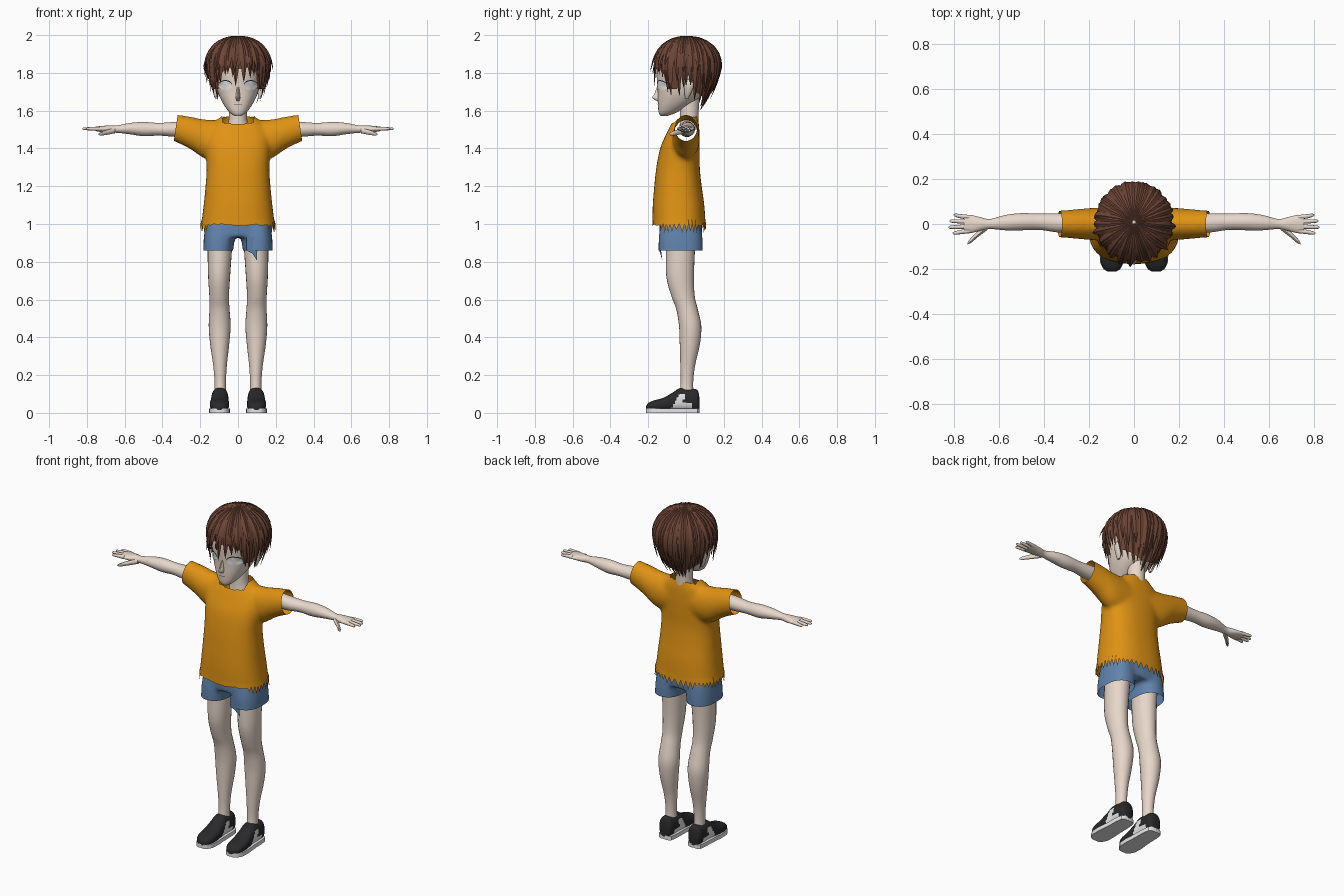
import bpy, bmesh, math, random
from mathutils import Vector

random.seed(4)
if "Cube" in bpy.data.objects:
    bpy.data.objects.remove(bpy.data.objects["Cube"])
made = []


def material(name, *rgb):
    mat = bpy.data.materials.new(name)
    mat.use_nodes = True
    mat.diffuse_color = (*rgb, 1)
    mat.node_tree.nodes["Principled BSDF"].inputs["Base Color"].default_value = (*rgb, 1)
    return mat


skin = material("skin", .80, .68, .59)
orange = material("orange cloth", .74, .29, .007)
denim = material("blue denim", .12, .23, .42)
brown = material("brown hair", .15, .058, .036)
black = material("black leather", .022, .022, .024)
white = material("white", .82, .82, .82)


def add_object(name, bm, mat, mirrored=False):
    bmesh.ops.recalc_face_normals(bm, faces=bm.faces)
    mesh = bpy.data.meshes.new(name)
    bm.to_mesh(mesh)
    bm.free()
    mesh.materials.append(mat)
    obj = bpy.data.objects.new(name, mesh)
    bpy.context.collection.objects.link(obj)
    if mirrored:
        obj.modifiers.new("Mirror", "MIRROR").use_mirror_merge = False
    made.append(obj)
    return obj


def blend(rings, i, t):
    """Smooth curve through the ring table."""
    p = [rings[min(max(i + k, 0), len(rings) - 1)] for k in (-1, 0, 1, 2)]
    return [b + t * ((c - a) + t * ((2 * a - 5 * b + 4 * c - d) + t * (3 * b - a - 3 * c + d))) / 2
            for a, b, c, d in zip(*p)]


def loft(name, axis, rings, mat, mirrored=False, sides=24, steps=4, power=2, cap=True):
    """Rings: position on axis, centre and radius on one cross axis, low and high on the other."""
    u, v = [k for k in range(3) if k != axis]
    table = [blend(rings, i, s / steps) for i in range(len(rings) - 1) for s in range(steps)]
    table.append(rings[-1])
    bm = bmesh.new()
    loops = []
    for pos, centre, radius, low, high in table:
        loop = []
        for k in range(sides):
            angle = math.tau * k / sides
            c, s = [math.copysign(abs(f) ** (2 / power), f) for f in (math.cos(angle), math.sin(angle))]
            co = Vector()
            co[axis], co[u], co[v] = pos, centre + radius * c, (low + high) / 2 + (high - low) / 2 * s
            loop.append(bm.verts.new(co))
        loops.append(loop)
    for a, b in zip(loops, loops[1:]):
        for k in range(sides):
            n = (k + 1) % sides
            bm.faces.new((a[k], a[n], b[n], b[k]))
    if cap:
        bm.faces.new(loops[0])
        bm.faces.new(loops[-1])
    return add_object(name, bm, mat, mirrored)


def fuse(name, parts, mat, cuts, drop=lambda c: False):
    """Melt closed parts into one skin, then cut it open."""
    bm = bmesh.new()
    for part in parts:
        bm.from_mesh(part.data)
        made.remove(part)
        bpy.data.objects.remove(part)
    obj = add_object(name, bm, mat)
    remesh = obj.modifiers.new("Remesh", "REMESH")
    remesh.mode, remesh.voxel_size = "VOXEL", .011
    smooth = obj.modifiers.new("Smooth", "SMOOTH")
    smooth.factor, smooth.iterations = .5, 6
    graph = bpy.context.evaluated_depsgraph_get()
    mesh = bpy.data.meshes.new_from_object(obj.evaluated_get(graph))
    made.remove(obj)
    bpy.data.objects.remove(obj)
    bm = bmesh.new()
    bm.from_mesh(mesh)
    for co, normal in cuts:
        bmesh.ops.bisect_plane(bm, geom=bm.verts[:] + bm.edges[:] + bm.faces[:],
                               plane_co=co, plane_no=normal, clear_outer=True)
    gone = [f for f in bm.faces if drop(f.calc_center_median())]
    bmesh.ops.delete(bm, geom=gone, context="FACES")
    return add_object(name, bm, mat)


# Shirt: torso and a bar through both sleeves, open at neck, cuffs and hem
torso = loft("torso", 2, [(.98, 0, .197, -.178, .105), (1.1, 0, .182, -.176, .097), (1.2, 0, .172, -.168, .083),
                          (1.3, 0, .166, -.157, .073), (1.4, 0, .172, -.137, .073), (1.47, 0, .17, -.108, .072),
                          (1.53, 0, .135, -.078, .068), (1.57, 0, .088, -.052, .06), (1.6, 0, .07, -.04, .055)],
             orange, sides=40, power=2.4)
half = [(.05, 0, .07, 1.34, 1.55), (.17, 0, .072, 1.345, 1.553), (.25, 0, .066, 1.395, 1.568),
        (.32, 0, .06, 1.43, 1.578), (.37, 0, .058, 1.45, 1.585)]
sleeves = loft("sleeves", 0, [(-r[0], *r[1:]) for r in reversed(half)] + half, orange)
fuse("shirt", [torso, sleeves], orange,
     [((s * .33, 0, 1.505), (s, 0, .15)) for s in (-1, 1)] + [((0, 0, 1.02), (0, 0, -1))],
     lambda c: abs(c.x) < .085 and c.z > 1.563 + .3 * (c.y - .03))

# Torn hem
hem = loft("shirt_hem", 2, [(.97, 0, .199, -.177, .106), (1.024, 0, .192, -.176, .102)], orange,
           sides=88, steps=1, power=2.4, cap=False)
for k, vert in enumerate(hem.data.vertices[:88]):
    tooth = random.uniform(.95, .975) if k % 2 else 1.0
    vert.co.z = random.uniform(.99, 1.0) if vert.co.y < -.13 else tooth

# Shorts with a torn flap on the left leg
hips = loft("hips", 2, [(.93, 0, .175, -.14, .083), (.99, 0, .178, -.142, .085), (1.08, 0, .168, -.14, .08)],
            denim, power=2.4)
trouser_legs = [loft("trouser_leg", 2, [(.82, s * .108, .077, -.145, .09), (.92, s * .1, .082, -.145, .088),
                                        (1, s * .092, .08, -.135, .08)], denim, power=2.4) for s in (-1, 1)]
fuse("shorts", [hips] + trouser_legs, denim, [((0, 0, .86), (0, 0, -1)), ((0, 0, 1.05), (0, 0, 1))])
bm = bmesh.new()
bm.faces.new([bm.verts.new(p) for p in ((.045, -.142, .93), (.045, -.142, .86), (.075, -.137, .845),
                                        (.1, -.125, .808), (.105, -.142, .93))])
add_object("torn_flap", bm, denim)

# Legs and arms
loft("legs", 2, [(.95, .095, .066, -.105, .055), (.85, .097, .064, -.106, .047), (.72, .1, .058, -.104, .042),
                 (.62, .1, .052, -.078, .046), (.55, .098, .053, -.052, .062), (.46, .097, .058, -.037, .081),
                 (.36, .097, .05, -.033, .073), (.25, .095, .036, -.03, .048), (.16, .094, .03, -.028, .038),
                 (.09, .094, .032, -.035, .042)], skin, True)
loft("arms", 0, [(.27, .005, .04, 1.46, 1.545), (.34, .005, .042, 1.462, 1.54), (.42, .01, .036, 1.468, 1.535),
                 (.5, .01, .038, 1.465, 1.54), (.57, .006, .034, 1.475, 1.535), (.64, 0, .022, 1.483, 1.522),
                 (.68, 0, .03, 1.482, 1.522), (.73, 0, .041, 1.488, 1.518), (.755, 0, .036, 1.492, 1.515)],
     skin, True, cap=False)
for finger, y, tip in (("index", -.031, .805), ("middle", -.011, .823), ("ring", .01, .818), ("little", .03, .8)):
    loft(finger + "_fingers", 0, [(.73, y, .01, 1.493, 1.515), (.77, y * 1.15, .0095, 1.495, 1.514),
                                  (tip - .008, y * 1.3, .007, 1.497, 1.511), (tip, y * 1.3, .002, 1.502, 1.506)],
         skin, True, sides=10)
loft("thumbs", 0, [(.65, -.012, .014, 1.48, 1.51), (.69, -.042, .014, 1.472, 1.5),
                   (.725, -.074, .011, 1.468, 1.488), (.738, -.086, .004, 1.472, 1.48)], skin, True, sides=10)

# Shoes: black uppers with white side stripes, on white soles
shape = [(.071, .096, .022, .015, .08), (.06, .096, .038, .01, .122), (.02, .096, .044, .01, .127),
         (-.03, .096, .045, .01, .132), (-.07, .097, .047, .01, .108), (-.12, .098, .051, .01, .08),
         (-.17, .098, .049, .01, .066), (-.2, .098, .034, .01, .052), (-.211, .098, .016, .015, .036)]
uppers = loft("shoe_uppers", 1, shape, black, True, sides=32, power=2.5)
uppers.data.materials.append(white)
for face in uppers.data.polygons:
    c = face.center
    on_side = abs(face.normal.x) > .5
    slant = abs(c.y + .075 - .6 * c.z) < .018 and c.z < .1
    low_panel = c.z < .05 and -.07 < c.y < .03
    face.material_index = int(on_side and (slant or low_panel))
bm = bmesh.new()
edge = [(x + r + .004, y) for y, x, r, *_ in shape] + [(x - r - .004, y) for y, x, r, *_ in reversed(shape)]
base = bm.faces.new([bm.verts.new((x, y, 0)) for x, y in edge])
top = bmesh.ops.extrude_face_region(bm, geom=[base])["geom"]
bmesh.ops.translate(bm, vec=(0, 0, .024), verts=[g for g in top if isinstance(g, bmesh.types.BMVert)])
add_object("shoe_soles", bm, white, True)

# Head, neck, nose and ears
loft("neck", 2, [(1.5, 0, .06, -.035, .065), (1.56, 0, .048, -.032, .066), (1.68, 0, .046, -.035, .07)],
     skin, cap=False)
head = loft("head", 2, [(1.572, 0, .016, -.135, -.1), (1.588, 0, .042, -.144, -.055), (1.62, 0, .068, -.148, 0),
                        (1.66, 0, .091, -.15, .06), (1.7, 0, .107, -.15, .095), (1.75, 0, .118, -.153, .125),
                        (1.82, 0, .128, -.155, .14), (1.9, 0, .118, -.135, .13), (1.95, 0, .07, -.08, .08)],
            skin, sides=40, power=2.3)
loft("nose", 2, [(1.73, 0, .006, -.153, -.13), (1.69, 0, .01, -.168, -.13), (1.668, 0, .012, -.18, -.13),
                 (1.652, 0, .008, -.155, -.13)], skin, sides=10)
loft("ears", 2, [(1.665, .112, .006, -.005, .012), (1.69, .118, .012, -.008, .026), (1.73, .126, .015, -.01, .042),
                 (1.755, .126, .013, -.004, .038), (1.765, .122, .005, .005, .025)], skin, True, sides=14)


def face_plate(name, x, z, rx, rz, mat, lift):
    bm = bmesh.new()
    bmesh.ops.create_circle(bm, cap_ends=True, cap_tris=True, segments=24, radius=1)
    for v in bm.verts:
        v.co = (x + v.co.x * rx, -.3, z + v.co.y * rz)
    plate = add_object(name, bm, mat, x > 0)
    wrap = plate.modifiers.new("Wrap", "SHRINKWRAP")
    wrap.target, wrap.offset, wrap.wrap_method = head, lift, "PROJECT"
    wrap.wrap_mode = "ABOVE_SURFACE"
    wrap.use_project_y = True


face_plate("eyelashes", .066, 1.738, .036, .024, black, .002)
face_plate("eyes", .066, 1.733, .035, .024, white, .004)
face_plate("mouth", 0, 1.632, .022, .002, brown, .002)


# Hair: a cap under two layers of tapered locks, from the crown outward
def hair_point(a, s, scale):
    if s < 1:
        r, z = math.sin(s * math.pi / 2), 1.84 + .15 * scale * math.cos(s * math.pi / 2)
    else:
        r, z = 1 - (.05 + .6 * abs(a) / math.pi) * (s - 1) ** 1.5, 1.84 - .24 * (s - 1)
    return Vector((.165 * r * scale * math.sin(a), .008 - .17 * r * scale * math.cos(a), z))


def hair_length(a):
    f = abs(a)
    if f < .7:
        return 1.3
    if f < 1.3:
        return 1.66
    return 1.36 if f < 1.8 else min(1.92, 1.7 + .25 * (f - 1.8))


def lock(bm, a, start, end, width, scale, flick, twist, steps=9):
    last = None
    for i in range(steps + 1):
        t = i / steps
        turn = a + twist * t * (1 - t / 2)
        p = hair_point(turn, start + (end - start) * t, scale + flick * t ** 4)
        side = Vector((math.cos(turn), math.sin(turn), 0))
        out = (p - Vector((0, 0, 1.8))).normalized()
        w = width * min(1, .25 + 2 * t) * (1.01 - t ** 3)
        ring = [bm.verts.new(q) for q in (p - side * w, p + out * w * .4, p + side * w, p - out * w * .3)]
        for k in range(4 if last else 0):
            bm.faces.new((last[k], last[k - 1], ring[k - 1], ring[k]))
        last = ring


bm = bmesh.new()
grid = []
for k in range(48):
    a = math.tau * k / 48 - math.pi
    grid.append([bm.verts.new(hair_point(a, (hair_length(a) - .14) * (.02 + .98 * j / 12), .96)) for j in range(13)])
for k in range(48):
    for j in range(12):
        bm.faces.new((grid[k - 1][j], grid[k][j], grid[k][j + 1], grid[k - 1][j + 1]))
add_object("hair_cap", bm, brown)

bm = bmesh.new()
count = 36
for k in range(count):
    a = math.tau * k / count - math.pi
    tip = hair_length(a) + random.uniform(-.08, .12)
    lock(bm, a, .03, 1.46 if k == count // 2 else tip, .025, .99, random.uniform(0, .08), random.uniform(-.15, .15))
    lock(bm, a + .09, .05, random.uniform(.85, 1) * hair_length(a) - .1, .023, 1.03,
         random.uniform(0, .16), random.uniform(-.1, .3))
add_object("hair_locks", bm, brown)

for obj in bpy.context.selected_objects:
    obj.select_set(False)
for obj in made:
    obj.select_set(True)
bpy.context.view_layer.objects.active = head
bpy.ops.object.shade_smooth_by_angle(angle=math.radians(40))
